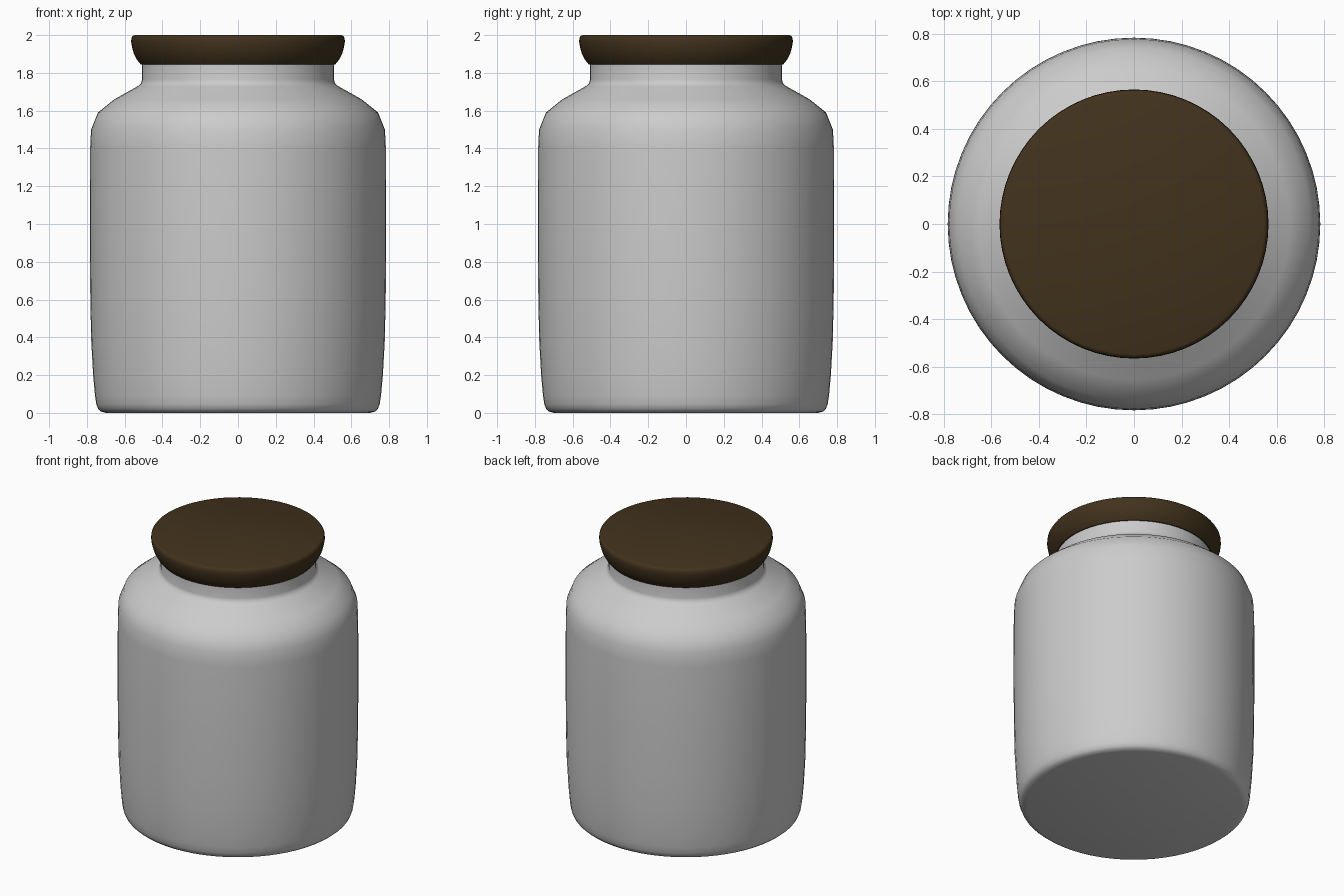
import bpy, bmesh
from math import cos, sin, tau, radians

if "Cube" in bpy.data.objects:
    bpy.data.objects.remove(bpy.data.objects["Cube"])

SIDES = 64


def lathe(name, profile, angle):
    """Spin (radius, height) pairs around z, capping both ends."""
    bm = bmesh.new()
    rings = [[bm.verts.new((r * cos(tau * i / SIDES), r * sin(tau * i / SIDES), z))
              for i in range(SIDES)] for r, z in profile]
    for low, high in zip(rings, rings[1:]):
        for i in range(SIDES):
            j = (i + 1) % SIDES
            bm.faces.new((low[i], low[j], high[j], high[i]))
    bm.faces.new(rings[0][::-1])
    bm.faces.new(rings[-1])
    mesh = bpy.data.meshes.new(name)
    bm.to_mesh(mesh)
    bm.free()
    obj = bpy.data.objects.new(name, mesh)
    bpy.context.collection.objects.link(obj)
    bpy.ops.object.select_all(action='DESELECT')
    obj.select_set(True)
    bpy.context.view_layer.objects.active = obj
    bpy.ops.object.shade_smooth_by_angle(angle=radians(angle))
    return obj


# Jar body: rounded base, straight wall, sloped shoulder and neck
lathe("jar_body", [
    (0.70, 0.0), (0.725, 0.007), (0.74, 0.02), (0.75, 0.045), (0.757, 0.09),
    (0.767, 0.20), (0.777, 0.38), (0.782, 0.60), (0.784, 0.90), (0.783, 1.40),
    (0.778, 1.50), (0.742, 1.59), (0.655, 1.66), (0.53, 1.73), (0.513, 1.745),
    (0.508, 1.765), (0.508, 1.86)], 50)

# Lid: flared stopper with a flat top
lid = lathe("lid", [
    (0.51, 1.845), (0.515, 1.845), (0.535, 1.87), (0.551, 1.90), (0.561, 1.935),
    (0.566, 1.965), (0.564, 1.985), (0.557, 1.996), (0.547, 2.0)], 50)
brown = bpy.data.materials.new("dark_brown")
brown.diffuse_color = (0.054, 0.032, 0.012, 1)
brown.use_nodes = True
brown.node_tree.nodes["Principled BSDF"].inputs["Base Color"].default_value = brown.diffuse_color
lid.data.materials.append(brown)
